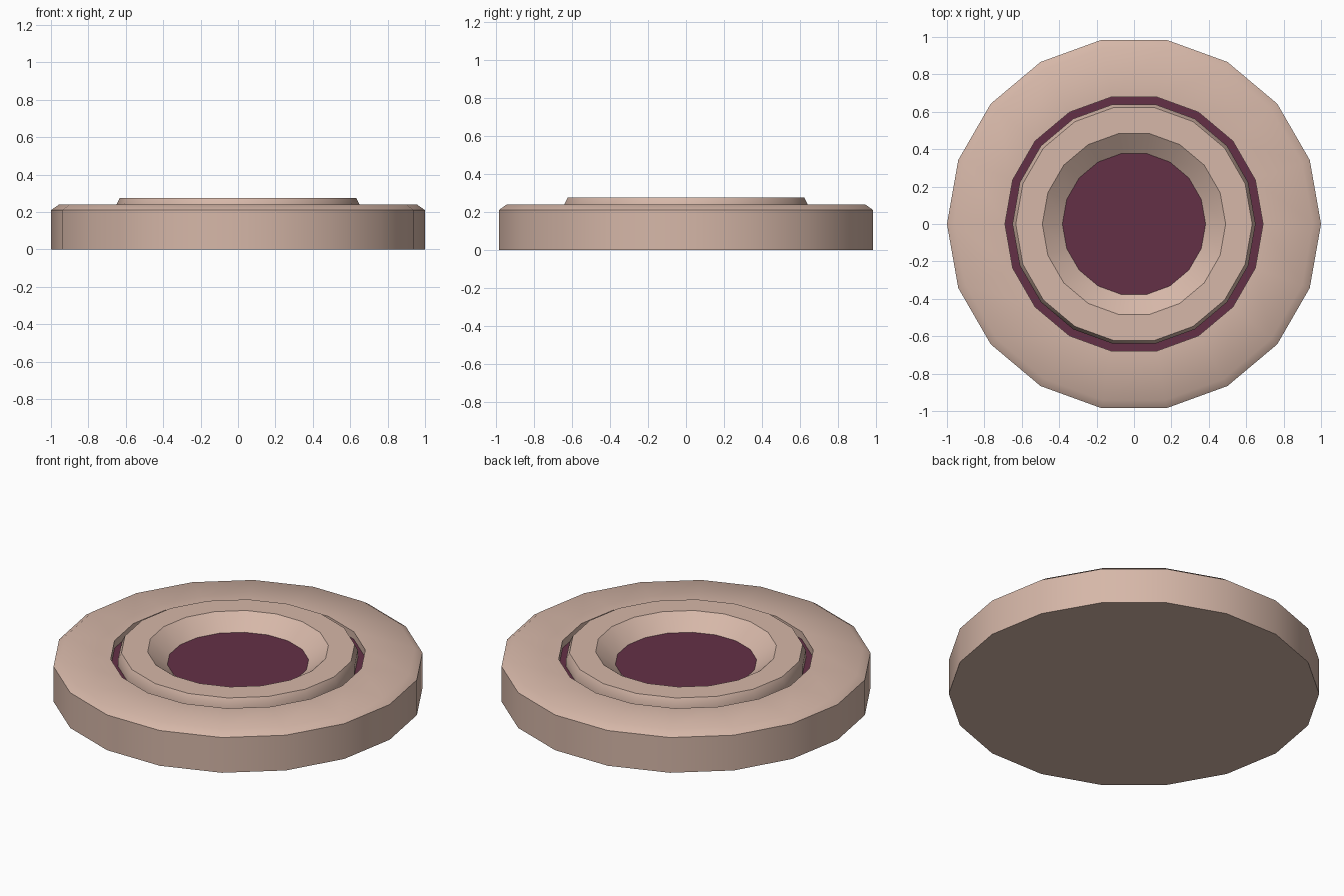
import bpy, bmesh, math

if "Cube" in bpy.data.objects:
    bpy.data.objects.remove(bpy.data.objects["Cube"])

SIDES = 18


def material(name, rgb):
    m = bpy.data.materials.new(name)
    m.diffuse_color = (*rgb, 1.0)
    m.use_nodes = True
    m.node_tree.nodes["Principled BSDF"].inputs["Base Color"].default_value = m.diffuse_color
    return m


def lathe(name, profile, mat, smooth_angle):
    """Revolve (radius, z) points around z; radius 0 makes a flat cap."""
    bm = bmesh.new()
    rings = []
    for r, z in profile:
        if r == 0:
            rings.append([bm.verts.new((0, 0, z))])
        else:
            rings.append([bm.verts.new((r * math.cos(2 * math.pi * i / SIDES),
                                        r * math.sin(2 * math.pi * i / SIDES), z))
                          for i in range(SIDES)])
    for a, b in zip(rings, rings[1:]):
        for i in range(SIDES):
            j = (i + 1) % SIDES
            if len(a) == 1:
                bm.faces.new((a[0], b[j], b[i]))
            elif len(b) == 1:
                bm.faces.new((a[i], a[j], b[0]))
            else:
                bm.faces.new((a[i], a[j], b[j], b[i]))
    me = bpy.data.meshes.new(name)
    bm.to_mesh(me)
    bm.free()
    ob = bpy.data.objects.new(name, me)
    bpy.context.collection.objects.link(ob)
    me.materials.append(mat)
    bpy.ops.object.select_all(action='DESELECT')
    ob.select_set(True)
    bpy.context.view_layer.objects.active = ob
    bpy.ops.object.shade_smooth_by_angle(angle=math.radians(smooth_angle))
    return ob


tan = material("dusty_tan", (0.672, 0.474, 0.392))
plum = material("dark_plum", (0.127, 0.030, 0.061))

# Outer body: flat underside, upright wall, bevelled rim, step down into the groove
lathe("outer_body", [(0, 0), (1, 0), (1, 0.21), (0.957, 0.24),
                     (0.69, 0.24), (0.69, 0.195)], tan, 40)

# Recessed floor, seen in the groove and in the middle of the dish
lathe("recessed_floor", [(0.69, 0.195), (0, 0.195)], plum, 30)

# Raised ring with a sloping inner dish wall
lathe("raised_ring", [(0.65, 0.195), (0.65, 0.24), (0.632, 0.275),
                      (0.49, 0.275), (0.383, 0.195)], tan, 30)
